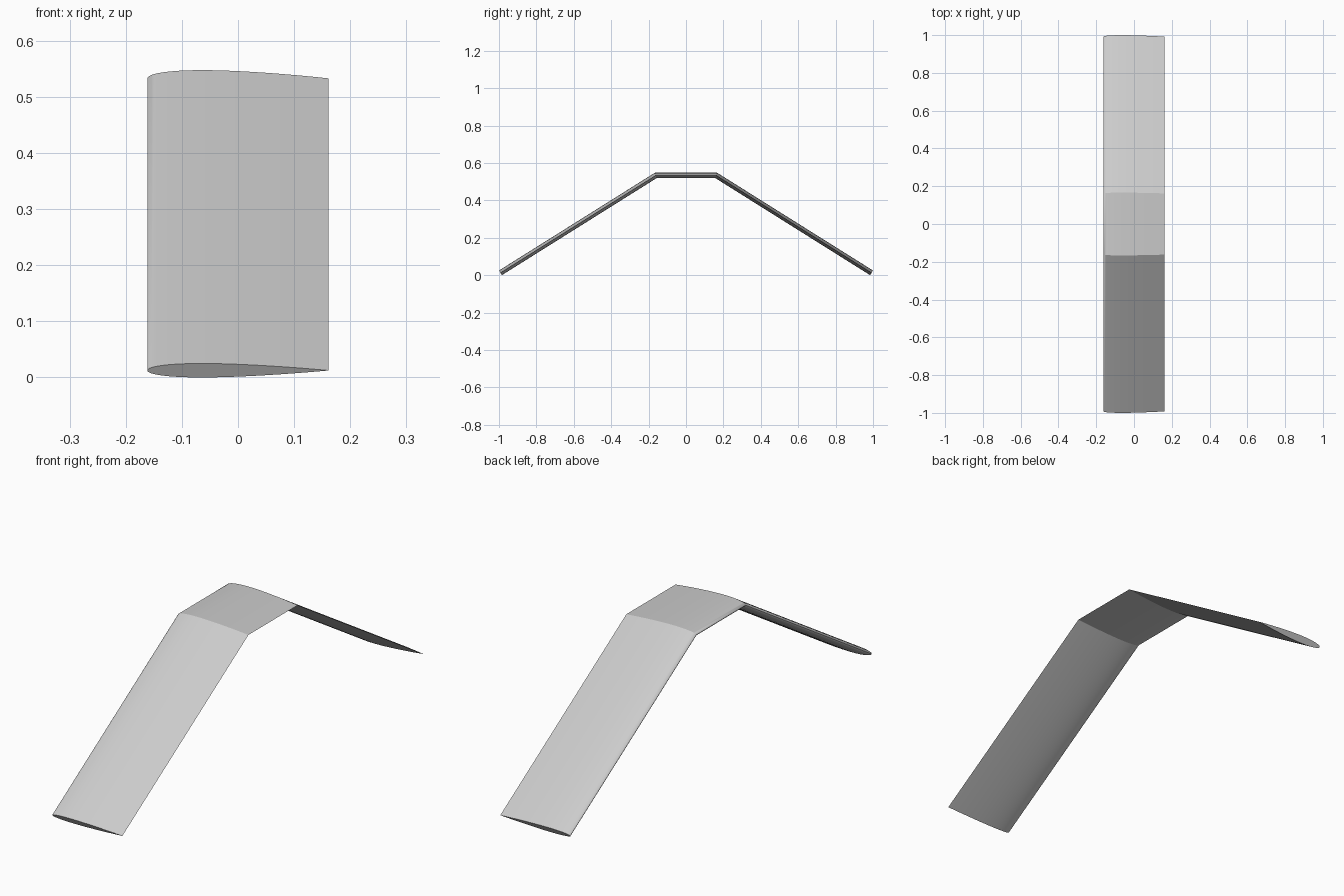
import bpy
import bmesh
import math

cube = bpy.data.objects.get("Cube")
if cube:
    bpy.data.objects.remove(cube, do_unlink=True)

CHORD = 0.323
THICKNESS = 0.091        # share of the chord
STEPS = 32               # points along each surface

# Plain grey skin
grey = bpy.data.materials.new("light_grey")
grey.use_nodes = True
colour = (0.6, 0.6, 0.6, 1.0)
grey.diffuse_color = colour
grey.node_tree.nodes["Principled BSDF"].inputs["Base Color"].default_value = colour


def half_thickness(t):
    """Symmetric aerofoil with a closed trailing edge."""
    return 5 * THICKNESS * CHORD * (0.2969 * math.sqrt(t) - 0.126 * t - 0.3516 * t**2
                                    + 0.2843 * t**3 - 0.1036 * t**4)


def aerofoil():
    """Section points (x, offset): over the top to the tail, back underneath."""
    ts = [(1 - math.cos(math.pi * i / STEPS)) / 2 for i in range(STEPS + 1)]
    top = [((t - 0.5) * CHORD, half_thickness(t)) for t in ts]
    return top + [(x, -h) for x, h in reversed(top[1:-1])]


# Span line: drooped outer panels either side of a flat centre panel
KINK_Y, KINK_Z = 0.162, 0.533
TIP_Y, TIP_Z = 0.992, 0.0125
droop = math.atan2(KINK_Z - TIP_Z, TIP_Y - KINK_Y)

# Stations: y, z, tilt of the section, stretch for the mitred joints
half = [(KINK_Y, KINK_Z, droop / 2, 1 / math.cos(droop / 2)),
        (TIP_Y, TIP_Z, droop, 1.0)]
stations = [(-y, z, -a, s) for y, z, a, s in reversed(half)] + half

# Loft the section along the span and cap both tips
bm = bmesh.new()
rings = []
for y, z, tilt, stretch in stations:
    rings.append([bm.verts.new((x, y + h * stretch * math.sin(tilt),
                                z + h * stretch * math.cos(tilt)))
                  for x, h in aerofoil()])
for a, b in zip(rings, rings[1:]):
    for i in range(len(a)):
        j = (i + 1) % len(a)
        bm.faces.new((a[i], a[j], b[j], b[i]))
bm.faces.new(rings[0])
bm.faces.new(rings[-1])
bmesh.ops.recalc_face_normals(bm, faces=bm.faces)

mesh = bpy.data.meshes.new("drooped_wing")
bm.to_mesh(mesh)
bm.free()
mesh.materials.append(grey)
wing = bpy.data.objects.new("drooped_wing", mesh)
bpy.context.collection.objects.link(wing)

# Smooth skin, crisp panel joints and tips
bpy.ops.object.select_all(action="DESELECT")
wing.select_set(True)
bpy.context.view_layer.objects.active = wing
bpy.ops.object.shade_smooth_by_angle(angle=math.radians(30))
